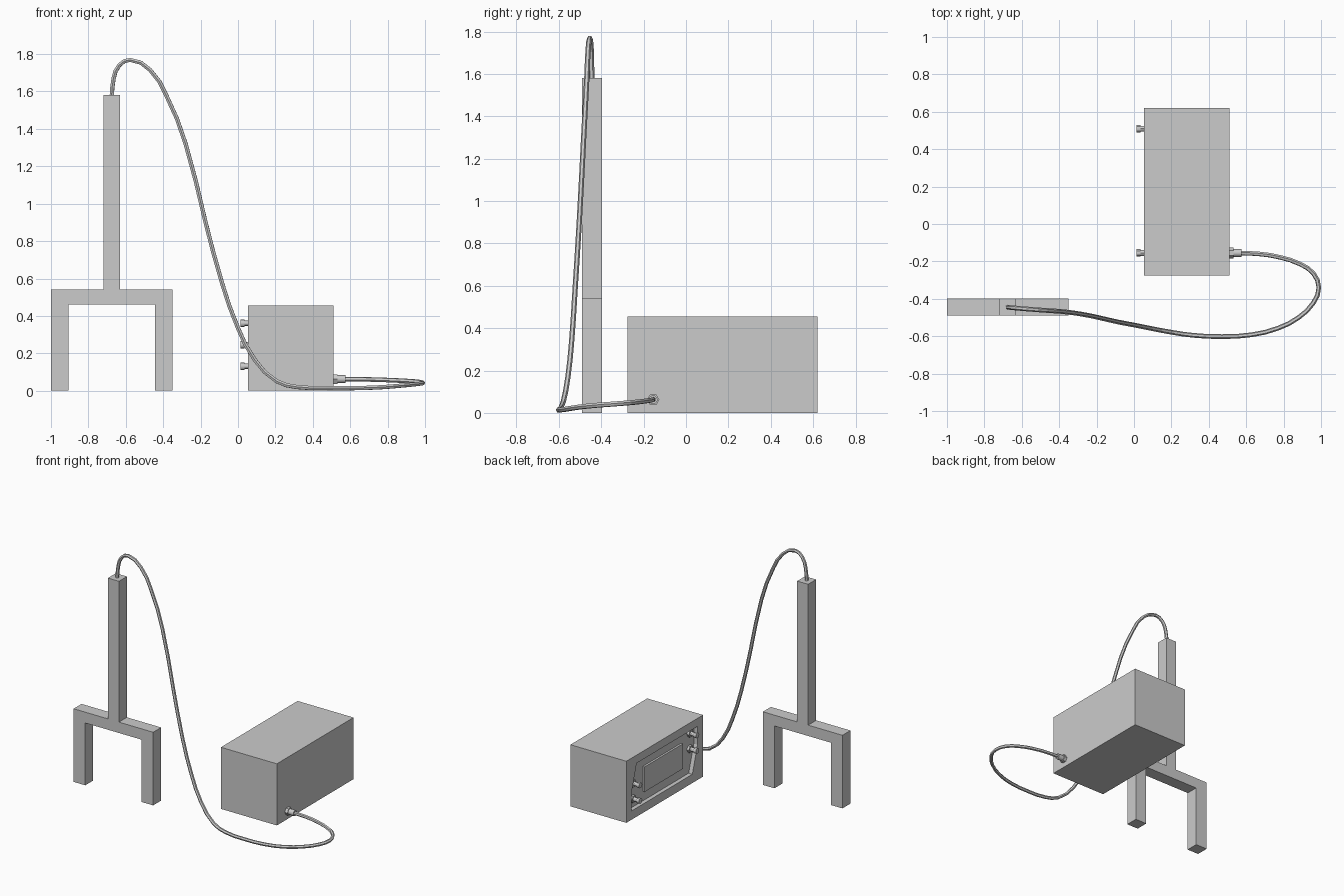
import bpy, bmesh
from mathutils import Vector

if "Cube" in bpy.data.objects:
    bpy.data.objects.remove(bpy.data.objects["Cube"])


def prism(name, pts, axis, a, b):
    """Extrude a 2D profile along x or y from a to b."""
    def place(p, t):
        return (t, p[0], p[1]) if axis == 'x' else (p[0], t, p[1])
    bm = bmesh.new()
    face = bm.faces.new([bm.verts.new(place(p, a)) for p in pts])
    ext = bmesh.ops.extrude_face_region(bm, geom=[face])
    move = Vector(place((0, 0), b - a))
    bmesh.ops.translate(bm, vec=move, verts=[v for v in ext['geom'] if isinstance(v, bmesh.types.BMVert)])
    bmesh.ops.recalc_face_normals(bm, faces=bm.faces)
    me = bpy.data.meshes.new(name)
    bm.to_mesh(me)
    bm.free()
    ob = bpy.data.objects.new(name, me)
    bpy.context.collection.objects.link(ob)
    return ob


def rect(u0, u1, v0, v1):
    return [(u0, v0), (u1, v0), (u1, v1), (u0, v1)]


def rod(name, x0, x1, y, z, r, sides):
    """Cylinder lying along x."""
    bpy.ops.mesh.primitive_cylinder_add(vertices=sides, radius=r, depth=x1 - x0,
                                        location=((x0 + x1) / 2, y, z), rotation=(0, 1.570796, 0))
    ob = bpy.context.object
    ob.name = name
    if sides > 6:
        bpy.ops.object.shade_smooth_by_angle()
    return ob


# Two-legged fork with its upright handle, one continuous profile
prism("fork_handle", [(-1, 0), (-.905, 0), (-.905, .46), (-.445, .46), (-.445, 0), (-.35, 0),
                      (-.35, .54), (-.63, .54), (-.63, 1.58), (-.72, 1.58), (-.72, .54), (-1, .54)],
      'y', -.49, -.397)

# Instrument case with a recessed control panel on its left face
case = prism("case", rect(-.275, .62, 0, .455), 'x', .053, .51)
cutter = prism("panel_cutter", [(-.21, .395), (-.21, .26), (-.15, .065), (.56, .065), (.56, .2), (.5, .395)],
               'x', 0, .083)
cutter.hide_render = True
mod = case.modifiers.new("recess", 'BOOLEAN')
mod.operation = 'DIFFERENCE'
mod.solver = 'EXACT'
mod.object = cutter
bpy.context.view_layer.objects.active = case
bpy.ops.object.modifier_apply(modifier=mod.name)
bpy.data.objects.remove(cutter)

# Screen standing off the recess floor
prism("screen", rect(-.06, .385, .135, .32), 'x', .068, .09)

# Sockets: hex nut, stem and wider cap
for i, (y, z) in enumerate([(-.155, .36), (-.155, .245), (.51, .245), (.51, .13)]):
    rod(f"socket_nut_{i}", .066, .088, y, z, .028, 6)
    rod(f"socket_stem_{i}", .03, .07, y, z, .015, 12)
    rod(f"socket_cap_{i}", .014, .036, y, z, .02, 12)

# Plug on the right face
rod("plug_nut", .505, .532, -.155, .062, .029, 6)
rod("plug_body", .53, .575, -.155, .062, .021, 12)

# Cable from the handle top to the plug
path = [(-.675, -.445, 1.57), (-.665, -.446, 1.67), (-.635, -.449, 1.74), (-.577, -.454, 1.769),
        (-.47, -.462, 1.715), (-.385, -.468, 1.583), (-.28, -.482, 1.32), (-.177, -.503, .915),
        (-.085, -.524, .487), (0, -.54, .335), (.09, -.558, .165), (.208, -.58, .05), (.315, -.595, .02),
        (.47, -.602, .014), (.63, -.592, .014), (.77, -.557, .019), (.88, -.5, .028), (.96, -.42, .036),
        (.988, -.34, .042), (.96, -.265, .048), (.89, -.215, .053), (.78, -.178, .058),
        (.67, -.16, .061), (.56, -.155, .062)]
# keep the falling part evenly curved
path[8] = (-.085, -.524, .575)
cu = bpy.data.curves.new("cable", 'CURVE')
cu.dimensions = '3D'
cu.bevel_depth = .0125
cu.bevel_resolution = 1
cu.resolution_u = 2
cu.use_fill_caps = True
sp = cu.splines.new('BEZIER')
sp.bezier_points.add(len(path) - 1)
for p, co in zip(sp.bezier_points, path):
    p.co = co
    p.handle_left_type = p.handle_right_type = 'AUTO'
cable = bpy.data.objects.new("cable", cu)
bpy.context.collection.objects.link(cable)
bpy.ops.object.select_all(action='DESELECT')
cable.select_set(True)
bpy.context.view_layer.objects.active = cable
bpy.ops.object.convert(target='MESH')
bpy.ops.object.shade_flat()
